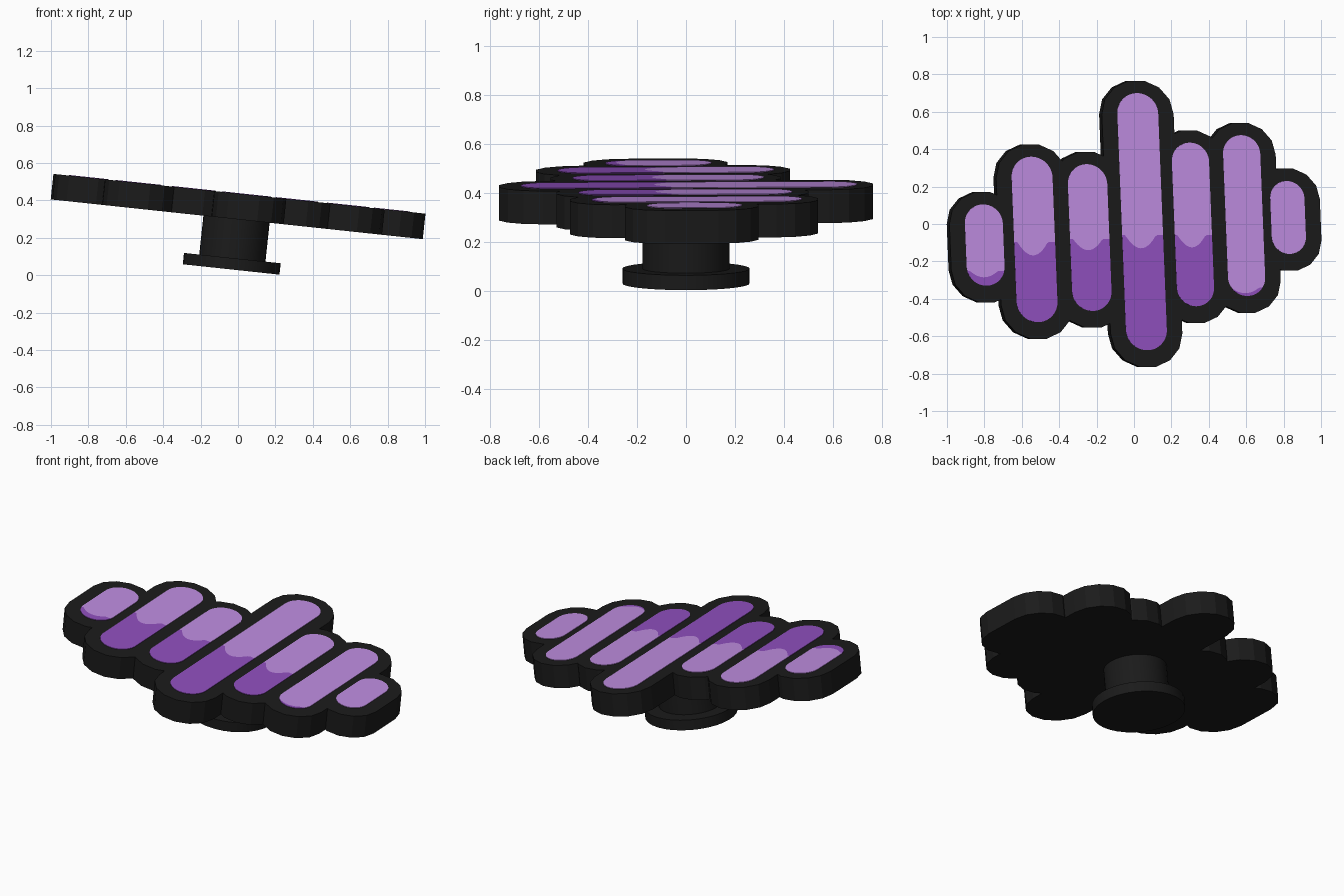
import bpy, bmesh, math
from mathutils import Matrix

if "Cube" in bpy.data.objects:
    bpy.data.objects.remove(bpy.data.objects["Cube"])

TILT = Matrix.Translation((-0.008, 0, 0.299)) @ Matrix.Rotation(math.radians(6.1), 4, 'Y')
THICK = 0.137
LEAN = 0.04
# centre x, back end, front end, half width, two-tone boundary (edge y, centre y)
BARS = [
    (-0.814, 0.105, -0.33, 0.102, (-0.25, -0.285)),
    (-0.545, 0.36, -0.525, 0.110, (-0.095, -0.168)),
    (-0.248, 0.32, -0.465, 0.106, (-0.08, -0.14)),
    (0.037, 0.70, -0.675, 0.110, (-0.06, -0.13)),
    (0.310, 0.435, -0.44, 0.100, (-0.06, -0.125)),
    (0.587, 0.475, -0.385, 0.100, (-0.34, -0.37)),
    (0.823, 0.23, -0.16, 0.092, None),
]


def material(name, rgb):
    m = bpy.data.materials.new(name)
    m.diffuse_color = (*rgb, 1)
    m.use_nodes = True
    m.node_tree.nodes["Principled BSDF"].inputs["Base Color"].default_value = m.diffuse_color
    return m


BLACK = material("charcoal black", (0.0108, 0.0108, 0.0108))
LIGHT = material("light purple", (0.52, 0.265, 0.75))
DARK = material("deep purple", (0.28, 0.08, 0.52))


def make_object(name, bm, mats):
    bmesh.ops.recalc_face_normals(bm, faces=bm.faces)
    mesh = bpy.data.meshes.new(name)
    bm.to_mesh(mesh)
    bm.free()
    for m in mats:
        mesh.materials.append(m)
    ob = bpy.data.objects.new(name, mesh)
    bpy.context.collection.objects.link(ob)
    ob.matrix_world = TILT
    return ob


def capsule_block(name, x, back, front, hw):
    """Faceted round-ended block around one bar."""
    r = hw + 0.083
    ry = r * 0.95
    pts = []
    for cy, start in ((back + 0.07 - ry, 0), (front - 0.094 + ry, math.pi)):
        for i in range(8):
            a = start + math.pi * i / 7
            y = cy + ry * math.sin(a)
            pts.append((x - LEAN * y + r * math.cos(a), y, 0))
    bm = bmesh.new()
    face = bm.faces.new([bm.verts.new(p) for p in pts])
    ext = bmesh.ops.extrude_face_region(bm, geom=[face])
    bmesh.ops.translate(bm, vec=(0, 0, THICK),
                        verts=[v for v in ext["geom"] if isinstance(v, bmesh.types.BMVert)])
    return make_object(name, bm, [BLACK])


def inlay(name, x, back, front, hw, split):
    """Round-ended coloured plate, divided by a scalloped line into two tones."""
    bm = bmesh.new()
    rows = []
    n = 24
    for i in range(n + 1):
        u = -math.cos(math.pi * i / n)
        drop = hw * (1 - math.sqrt(max(0, 1 - u * u)))
        top, bottom = back - drop, front + drop
        mid = bottom
        if split:
            wave = max(0, 1 - ((u + 0.1) / 0.75) ** 2)
            mid = max(bottom, split[0] + (split[1] - split[0]) * wave)
        rows.append([bm.verts.new((x - LEAN * y + u * hw, y, THICK + 0.003))
                     for y in (top, mid, bottom)])
    for a, b in zip(rows, rows[1:]):
        for k in range(2):
            if a[k].co.y - a[k + 1].co.y > 1e-5 or b[k].co.y - b[k + 1].co.y > 1e-5:
                bm.faces.new((a[k], a[k + 1], b[k + 1], b[k])).material_index = k
    bmesh.ops.remove_doubles(bm, verts=bm.verts, dist=1e-5)
    ob = make_object(name, bm, [LIGHT, DARK])
    mod = ob.modifiers.new("thickness", 'SOLIDIFY')
    mod.thickness = 0.004
    mod.offset = -1


def disc(name, radius, z0, z1):
    bm = bmesh.new()
    bmesh.ops.create_cone(bm, cap_ends=True, segments=32, radius1=radius, radius2=radius,
                          depth=z1 - z0, matrix=Matrix.Translation((0, 0, (z0 + z1) / 2)))
    ob = make_object(name, bm, [BLACK])
    bpy.ops.object.select_all(action='DESELECT')
    ob.select_set(True)
    bpy.context.view_layer.objects.active = ob
    bpy.ops.object.shade_smooth_by_angle()


# Scalloped plate: all blocks merged into one solid
blocks = [capsule_block("plate", *b[:4]) for b in BARS]
plate = blocks[0]
bpy.context.view_layer.objects.active = plate
for other in blocks[1:]:
    mod = plate.modifiers.new("merge", 'BOOLEAN')
    mod.operation = 'UNION'
    mod.solver = 'EXACT'
    mod.object = other
    bpy.ops.object.modifier_apply(modifier=mod.name)
    bpy.data.objects.remove(other)

# Two-tone bars on the plate
for i, b in enumerate(BARS):
    inlay(f"bar_{i + 1}", *b)

# Pedestal under the plate
disc("stem", 0.178, -0.215, 0.0)
disc("base", 0.26, -0.270, -0.209)
